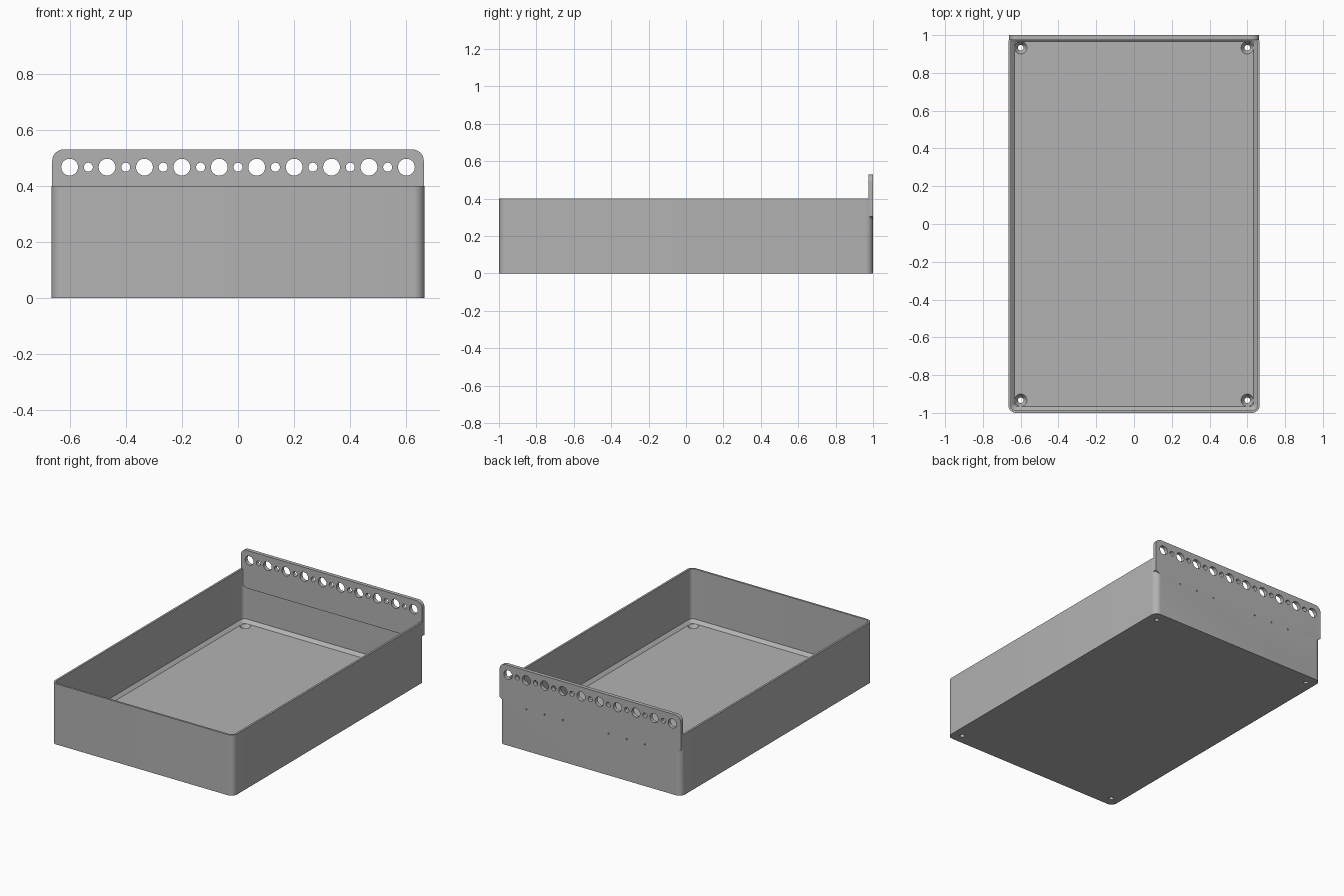
import bpy, bmesh
from math import sin, cos, pi
from mathutils import Vector

cube = bpy.data.objects.get("Cube")
if cube:
    bpy.data.objects.remove(cube)

W, D, H = 0.665, 1.0, 0.4       # half width, half depth, wall height
WALL, FLOOR, PLATE = 0.013, 0.05, 0.025

grey = bpy.data.materials.new("plain grey")
grey.use_nodes = True
grey.diffuse_color = (0.45, 0.45, 0.45, 1)
grey.node_tree.nodes["Principled BSDF"].inputs["Base Color"].default_value = grey.diffuse_color


def circle(r, n=32):
    return [(r * cos(2 * pi * i / n), r * sin(2 * pi * i / n)) for i in range(n)]


def rounded(hw, hd, r, n=8):
    pts = []
    for q, (sx, sy) in enumerate([(1, 1), (-1, 1), (-1, -1), (1, -1)]):
        for i in range(n + 1):
            a = (q + i / n) * pi / 2
            pts.append((sx * (hw - r) + r * cos(a), sy * (hd - r) + r * sin(a)))
    return pts


def loft(bm, rings):
    """Join matching rings of points into a closed solid."""
    loops = [[bm.verts.new(p) for p in ring] for ring in rings]
    for a, b in zip(loops, loops[1:]):
        for i in range(len(a)):
            j = (i + 1) % len(a)
            bm.faces.new((a[i], a[j], b[j], b[i]))
    bm.faces.new(loops[0][::-1])
    bm.faces.new(loops[-1])


def finish(bm, name):
    bmesh.ops.recalc_face_normals(bm, faces=bm.faces)
    mesh = bpy.data.meshes.new(name)
    bm.to_mesh(mesh)
    bm.free()
    mesh.materials.append(grey)
    obj = bpy.data.objects.new(name, mesh)
    bpy.context.collection.objects.link(obj)
    return obj


def combine(target, other, operation):
    mod = target.modifiers.new(operation.lower(), "BOOLEAN")
    mod.operation, mod.solver, mod.object = operation, "EXACT", other
    bpy.context.view_layer.objects.active = target
    bpy.ops.object.modifier_apply(modifier=mod.name)
    bpy.data.objects.remove(other)


# Open tray with rounded corners and a bevel around the floor
def level(inset, r, z):
    return [(x, y, z) for x, y in rounded(W - inset, D - inset, r)]


bm = bmesh.new()
loft(bm, [level(0, 0.04, 0), level(0, 0.04, H), level(WALL, 0.027, H),
          level(WALL, 0.027, FLOOR + 0.02), level(WALL + 0.02, 0.02, FLOOR)])
tray = finish(bm, "tray")

# Hanging plate: rounded top corners, chamfered lower corners
px, top, r = W - 0.003, 0.53, 0.04
half = [(0.62, 0.28), (px, 0.305)]
half += [(px - r + r * cos(a), top - r + r * sin(a)) for a in [i * pi / 16 for i in range(9)]]
outline = half + [(-x, z) for x, z in reversed(half)]
bm = bmesh.new()
loft(bm, [[(x, y, z) for x, z in outline] for y in (D - PLATE, D)])
plate = finish(bm, "hanging_plate")

# Alternating large and small holes along the plate
bm = bmesh.new()
for i in range(19):
    radius = 0.016 if i % 2 else 0.03
    loft(bm, [[(-0.6 + i / 15 + x, y, 0.467 + z) for x, z in circle(radius)]
              for y in (D - 0.1, D + 0.1)])
combine(plate, finish(bm, "plate_hole_cutter"), "DIFFERENCE")
combine(tray, plate, "UNION")

# Countersunk screw holes in the floor corners
bm = bmesh.new()
for cx in (-0.6, 0.6):
    for cy in (-0.933, 0.933):
        loft(bm, [[(cx + x, cy + y, z) for x, y in circle(radius)]
                  for z, radius in ((-0.02, 0.015), (0.02, 0.015), (FLOOR, 0.033), (0.06, 0.033))])
combine(tray, finish(bm, "screw_hole_cutter"), "DIFFERENCE")

# Pin-sized dimples on the outside of the back wall
bm = bmesh.new()
for step in (-6, -4, -2, 3, 5, 7):
    loft(bm, [[(step / 15 + x, y, 0.275 + z) for x, z in circle(0.005, 12)]
              for y in (D - 0.008, D + 0.02)])
combine(tray, finish(bm, "dimple_cutter"), "DIFFERENCE")

# Smooth round corners and holes, keep edges crisp
bpy.ops.object.select_all(action="DESELECT")
tray.select_set(True)
bpy.context.view_layer.objects.active = tray
bpy.ops.object.shade_smooth_by_angle(angle=pi / 6)
